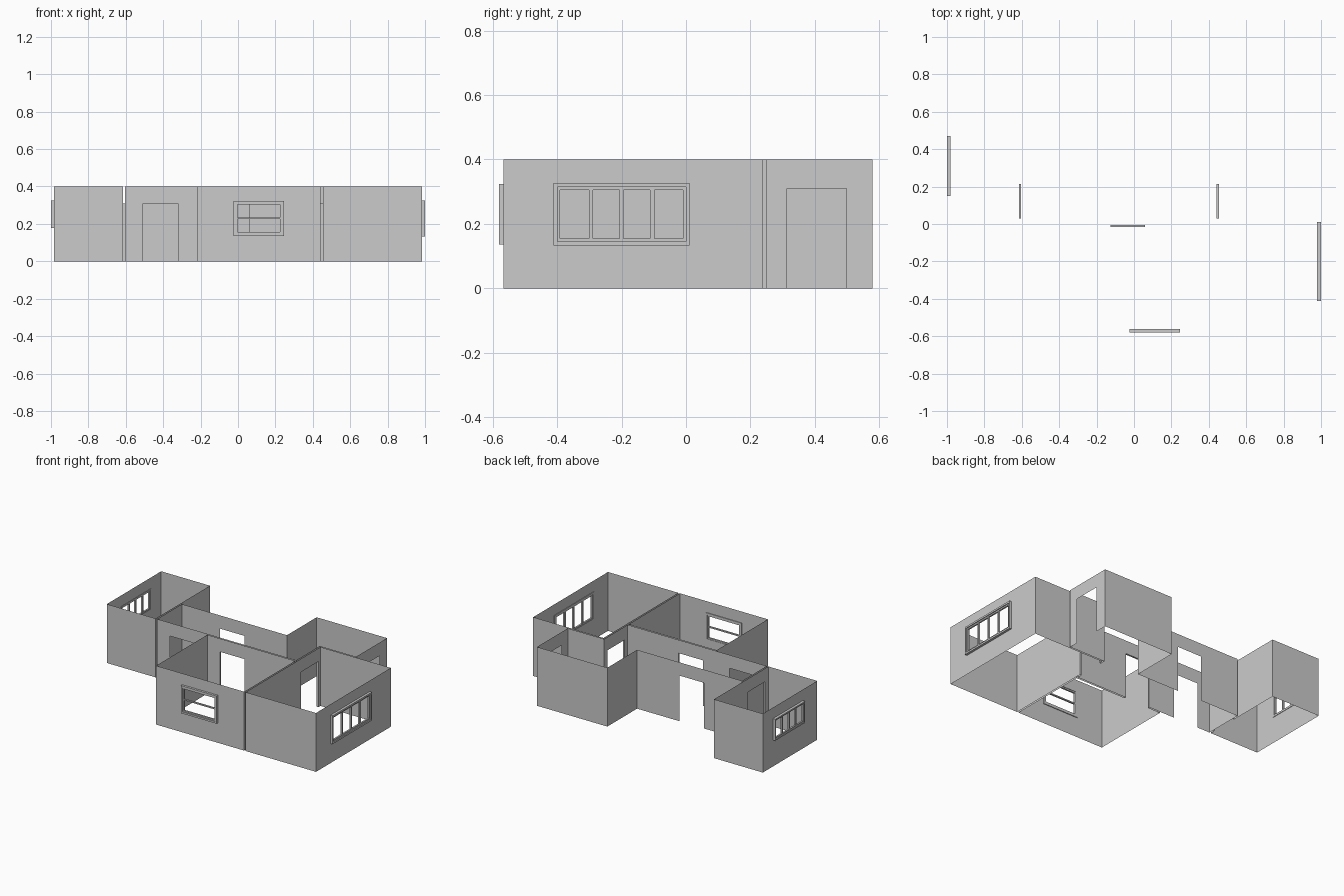
import bpy, bmesh
from mathutils import Vector, Matrix
from math import radians

if "Cube" in bpy.data.objects:
    bpy.data.objects.remove(bpy.data.objects["Cube"])

H = 0.4          # wall height
DOOR = 0.31      # door head height


def finish(name, bm):
    bmesh.ops.remove_doubles(bm, verts=bm.verts, dist=1e-5)
    me = bpy.data.meshes.new(name)
    bm.to_mesh(me)
    bm.free()
    ob = bpy.data.objects.new(name, me)
    bpy.context.collection.objects.link(ob)
    return ob


def room(name, corners, openings):
    """Sheet walls round a counter-clockwise plan.
    openings: {edge index: [(start, end, bottom, top)]} in world x or y."""
    bm = bmesh.new()
    for i, p in enumerate(corners):
        q = corners[(i + 1) % len(corners)]
        axis = 0 if abs(q[0] - p[0]) > abs(q[1] - p[1]) else 1
        holes = openings.get(i, [])
        us = {p[axis], q[axis]}
        zs = {0.0, H}
        for a, b, lo, hi in holes:
            us |= {a, b}
            zs |= {lo, hi}
        us = sorted(us, reverse=q[axis] < p[axis])
        zs = sorted(zs)
        for u0, u1 in zip(us, us[1:]):
            for z0, z1 in zip(zs, zs[1:]):
                um, zm = (u0 + u1) / 2, (z0 + z1) / 2
                if any(a < um < b and lo < zm < hi for a, b, lo, hi in holes):
                    continue
                pts = []
                for u, z in ((u0, z0), (u1, z0), (u1, z1), (u0, z1)):
                    c = [p[0], p[1], z]
                    c[axis] = u
                    pts.append(bm.verts.new(c))
                bm.faces.new(pts)
    return finish(name, bm)


def jamb(name, axis, a, b, d0, d1):
    """Door lining bridging the gap between two wall sheets."""
    bm = bmesh.new()
    path = ((a, 0), (a, DOOR), (b, DOOR), (b, 0))
    for s, e in zip(path, path[1:]):
        pts = []
        for (u, z), d in ((s, d0), (e, d0), (e, d1), (s, d1)):
            pts.append(bm.verts.new((u, d, z) if axis == 0 else (d, u, z)))
        bm.faces.new(pts)
    finish(name, bm)


def window(name, centre, w, h, angle, s=1.0, columns=1, rows=1, casing=0.012, sash=0.009, bar=0.013):
    """Open window frame: local x along the wall, -y outward."""
    bm = bmesh.new()

    def box(x0, x1, y0, y1, z0, z1):
        m = Matrix.Translation(((x0 + x1) / 2, (y0 + y1) / 2, (z0 + z1) / 2))
        m = m @ Matrix.Diagonal((x1 - x0, y1 - y0, z1 - z0, 1))
        bmesh.ops.create_cube(bm, size=1, matrix=m)

    def ring(x, z, t, y0, y1):
        for k in (-1, 1):
            box(*sorted((k * x, k * (x - t))), y0, y1, -z, z)
            box(-x + t, x - t, y0, y1, *sorted((k * z, k * (z - t))))

    x, z = w / 2, h / 2
    ring(x, z, casing, -0.015, 0.005)
    x, z = x - casing, z - casing
    ring(x, z, sash, -0.009, 0.002)
    x, z = x - sash, z - sash
    for i in range(1, columns):
        c = -x + 2 * x * i / columns
        box(c - bar / 2, c + bar / 2, -0.009, 0.002, -z, z)
    for i in range(1, rows):
        c = -z + 2 * z * i / rows
        box(-x, x, -0.009, 0.002, c - bar / 2, c + bar / 2)
    for v in bm.verts:
        v.co = Vector((v.co.x * s, v.co.y, v.co.z * s))
    bm.transform(Matrix.Translation(centre) @ Matrix.Rotation(radians(angle), 4, 'Z'))
    # keep the separate bars intact
    me = bpy.data.meshes.new(name)
    bm.to_mesh(me)
    bm.free()
    bpy.context.collection.objects.link(bpy.data.objects.new(name, me))


# Shared plan dimensions
FRONT, BACK = -0.566, 0.579
side_door = (0.03, 0.214, 0, DOOR)
mid_door = (-0.125, 0.06, 0, DOOR)

# Rooms
room("left_bedroom_walls",
     [(-0.983, -0.005), (-0.616, -0.005), (-0.616, BACK), (-0.983, BACK)],
     {1: [side_door], 3: [(0.16, 0.459, 0.188, 0.316)]})
room("hall_walls",
     [(-0.604, -0.005), (0.442, -0.005), (0.442, 0.248), (0.715, 0.248),
      (0.715, BACK), (0.186, BACK), (0.186, 0.26), (-0.604, 0.26)],
     {0: [(-0.508, -0.322, 0, DOOR), mid_door],
      1: [side_door],
      3: [(0.314, 0.498, 0, DOOR)],
      6: [(-0.316, -0.132, 0, DOOR)]})
room("front_room_walls",
     [(-0.219, FRONT), (0.442, FRONT), (0.442, -0.017), (-0.219, -0.017)],
     {0: [(-0.012, 0.234, 0.147, 0.312)], 2: [mid_door]})
room("right_room_walls",
     [(0.454, FRONT), (0.983, FRONT), (0.983, 0.237), (0.454, 0.237)],
     {1: [(-0.4, 0.0, 0.144, 0.314)], 3: [side_door]})

# Door linings between the double walls
jamb("left_bedroom_door_lining", 1, *side_door[:2], -0.616, -0.604)
jamb("front_room_door_lining", 0, *mid_door[:2], -0.017, -0.005)
jamb("right_room_door_lining", 1, *side_door[:2], 0.442, 0.454)

# Windows
window("front_window", (0.111, FRONT, 0.2295), 0.269, 0.188, 0, rows=2, bar=0.008)
window("right_window", (0.984, -0.2, 0.2295), 0.423, 0.193, 90, columns=4)
window("left_window", (-0.985, 0.3095, 0.252), 0.423, 0.193, -90, s=0.757, columns=4)
